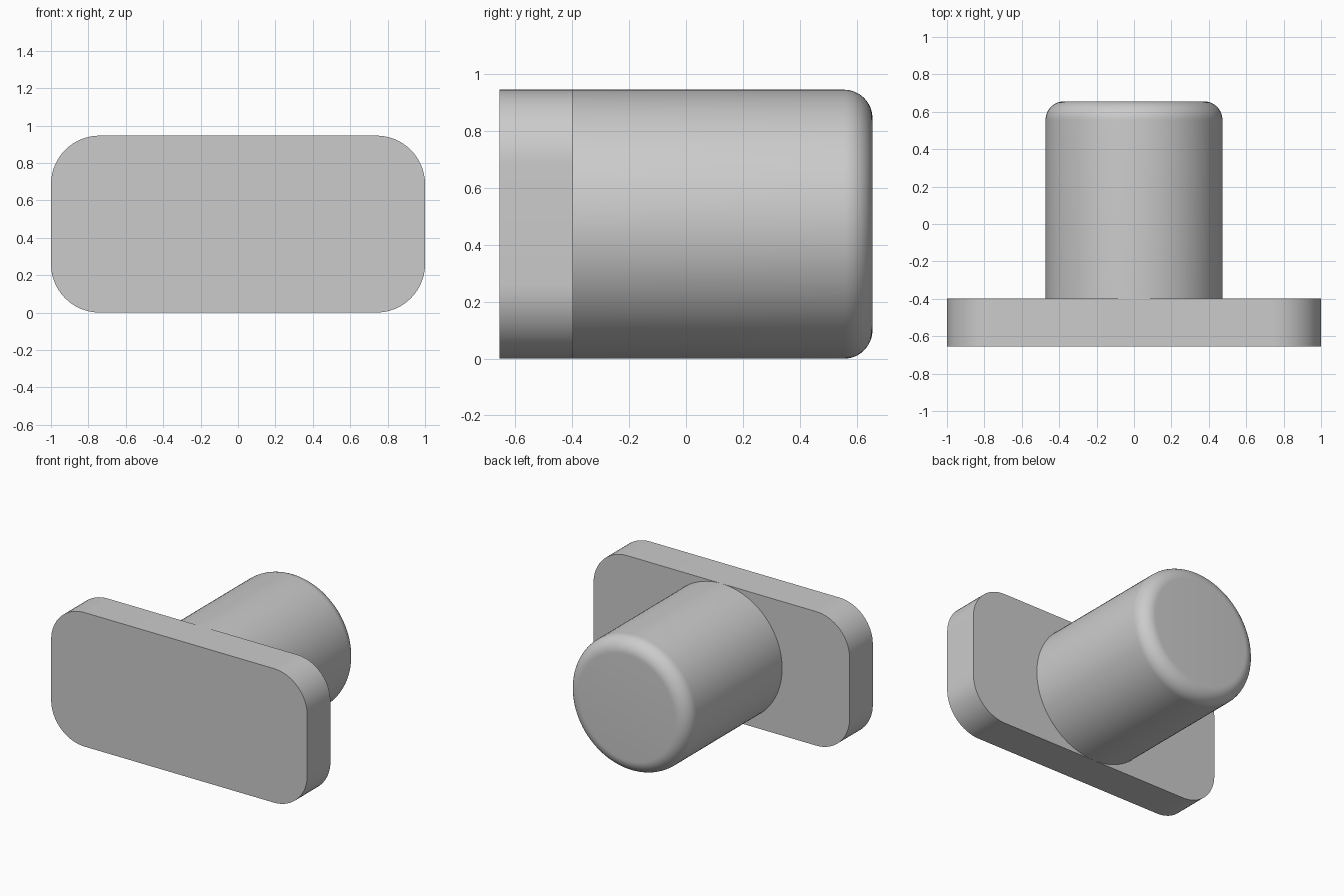
import bpy, bmesh, math
from mathutils import Matrix, Vector

cube = bpy.data.objects.get("Cube")
if cube:
    bpy.data.objects.remove(cube, do_unlink=True)

HEIGHT = 0.946
FRONT, JOIN, BACK = -0.656, -0.397, 0.656
CORNER = 0.26
FILLET = 0.1

grey = bpy.data.materials.new("plain grey")
grey.use_nodes = True
colour = (0.6, 0.6, 0.6, 1)
grey.diffuse_color = colour
grey.node_tree.nodes["Principled BSDF"].inputs["Base Color"].default_value = colour


def finish(bm, name):
    bmesh.ops.recalc_face_normals(bm, faces=bm.faces)
    mesh = bpy.data.meshes.new(name)
    bm.to_mesh(mesh)
    bm.free()
    mesh.materials.append(grey)
    obj = bpy.data.objects.new(name, mesh)
    bpy.context.collection.objects.link(obj)
    bpy.ops.object.select_all(action="DESELECT")
    bpy.context.view_layer.objects.active = obj
    obj.select_set(True)
    bpy.ops.object.shade_smooth_by_angle(angle=math.radians(30))
    return obj


def arc(cx, cy, radius, start, steps):
    """Points of a quarter circle, anticlockwise from a start angle."""
    angles = [start + math.pi / 2 * i / steps for i in range(steps + 1)]
    return [(cx + radius * math.cos(a), cy + radius * math.sin(a)) for a in angles]


# Rounded plate: outline in x and z, extruded backwards
bm = bmesh.new()
dx, dz = 1 - CORNER, HEIGHT / 2 - CORNER
outline = []
for i, (sx, sz) in enumerate([(1, 1), (-1, 1), (-1, -1), (1, -1)]):
    outline += arc(sx * dx, HEIGHT / 2 + sz * dz, CORNER, i * math.pi / 2, 16)
face = bm.faces.new([bm.verts.new((x, FRONT, z)) for x, z in outline])
extruded = bmesh.ops.extrude_face_region(bm, geom=[face], use_keep_orig=True)
moved = [v for v in extruded["geom"] if isinstance(v, bmesh.types.BMVert)]
bmesh.ops.translate(bm, verts=moved, vec=(0, JOIN - FRONT, 0))
finish(bm, "front_plate")

# Round stem: half profile (radius, y) with a rounded back rim, spun about y
bm = bmesh.new()
radius = HEIGHT / 2
profile = [(radius, JOIN)] + arc(radius - FILLET, BACK - FILLET, FILLET, 0, 12)
verts = [bm.verts.new((r, y, HEIGHT / 2)) for r, y in profile]
edges = [bm.edges.new(pair) for pair in zip(verts, verts[1:])]
bmesh.ops.spin(bm, geom=verts + edges, cent=(0, 0, HEIGHT / 2), axis=(0, 1, 0),
               angle=2 * math.pi, steps=96, use_merge=True)
bmesh.ops.remove_doubles(bm, verts=bm.verts, dist=0.0001)
# Flat back cap
rim = [e for e in bm.edges if all(abs(v.co.y - BACK) < 0.0001 for v in e.verts)]
bmesh.ops.contextual_create(bm, geom=rim)
finish(bm, "round_stem")
